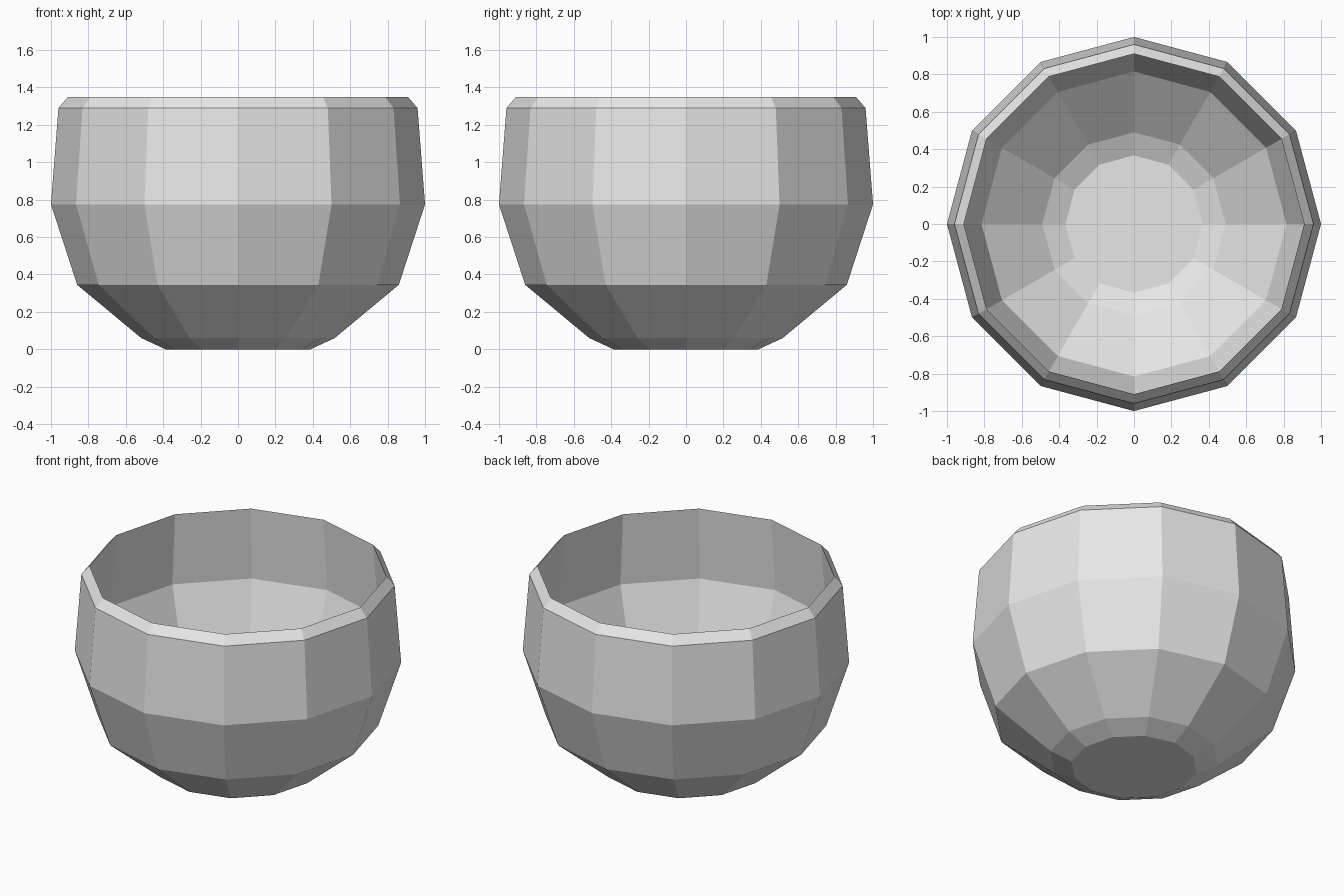
import bpy, bmesh, math

if "Cube" in bpy.data.objects:
    bpy.data.objects.remove(bpy.data.objects["Cube"])

SIDES = 12
# Outer wall profile (radius, height), bottom to rim
outer = [(0.387, 0.0), (0.517, 0.06), (0.86, 0.345), (1.0, 0.775), (0.96, 1.29)]
# Inner wall is the outer profile shrunk and lifted, rim to bottom
SHRINK, LIFT = 0.948, 0.125
inner = [(r * SHRINK, z * SHRINK + LIFT) for r, z in reversed(outer)]

bm = bmesh.new()
rings = []
for r, z in outer + inner:
    rings.append([bm.verts.new((r * math.cos(2 * math.pi * i / SIDES),
                                r * math.sin(2 * math.pi * i / SIDES), z))
                  for i in range(SIDES)])

# Walls and rim
for a, b in zip(rings, rings[1:]):
    for i in range(SIDES):
        j = (i + 1) % SIDES
        bm.faces.new((a[i], a[j], b[j], b[i]))

# Base underside and inside floor
bm.faces.new(list(reversed(rings[0])))
bm.faces.new(rings[-1])
bmesh.ops.recalc_face_normals(bm, faces=bm.faces)

mesh = bpy.data.meshes.new("bowl")
bm.to_mesh(mesh)
bm.free()

mat = bpy.data.materials.new("light grey")
mat.diffuse_color = (0.8, 0.8, 0.8, 1)
mat.use_nodes = True
mat.node_tree.nodes["Principled BSDF"].inputs["Base Color"].default_value = mat.diffuse_color
mesh.materials.append(mat)
bowl = bpy.data.objects.new("bowl", mesh)
bpy.context.collection.objects.link(bowl)
